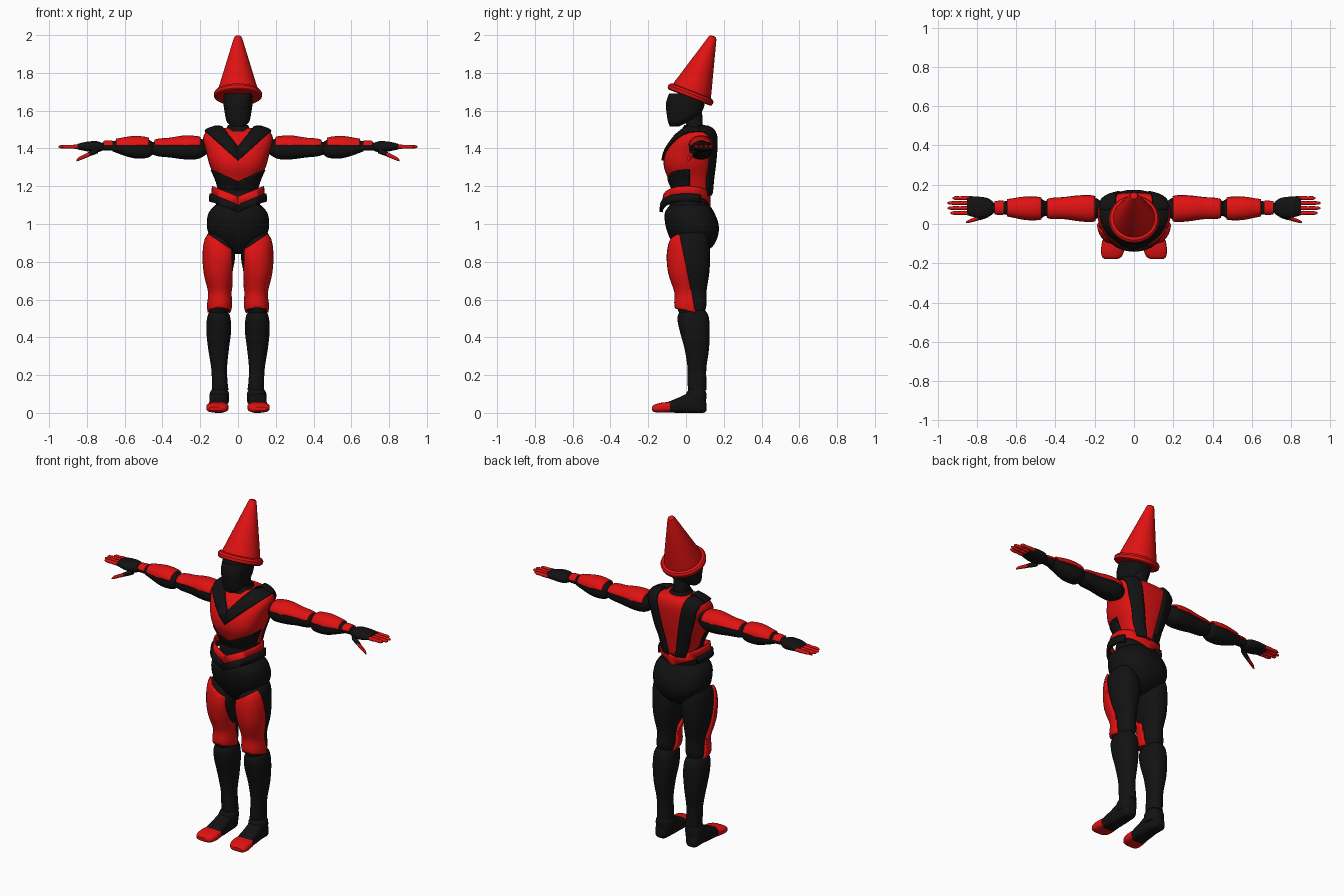
import bpy, bmesh, math
from mathutils import Vector

if "Cube" in bpy.data.objects:
    bpy.data.objects.remove(bpy.data.objects["Cube"])


def material(name, color):
    m = bpy.data.materials.new(name)
    m.use_nodes = True
    m.diffuse_color = color
    bsdf = m.node_tree.nodes["Principled BSDF"]
    bsdf.inputs["Base Color"].default_value = color
    bsdf.inputs["Roughness"].default_value = 0.6
    return m


RED = material("bright red", (0.75, 0.006, 0.006, 1))
BLACK = material("soft black", (0.006, 0.006, 0.006, 1))
parts = []


def add_object(name, bm, mat, mirror):
    mesh = bpy.data.meshes.new(name)
    bm.to_mesh(mesh)
    bm.free()
    mesh.materials.append(mat)
    ob = bpy.data.objects.new(name, mesh)
    bpy.context.collection.objects.link(ob)
    if mirror:
        ob.modifiers.new("Mirror", "MIRROR").use_mirror_merge = False
    parts.append(ob)
    return ob


def smooth_rows(rows, steps):
    """Catmull-Rom interpolation between cross-sections."""
    out = []
    for i in range(len(rows) - 1):
        a, b, c, d = (rows[max(0, min(len(rows) - 1, i + k))] for k in (-1, 0, 1, 2))
        for s in range(steps):
            t = s / steps
            out.append([q + 0.5 * t * ((r - p) + t * ((2*p - 5*q + 4*r - e) + t * (3*(q - r) + e - p)))
                        for p, q, r, e in zip(a, b, c, d)])
    return out + [rows[-1]]


def loft(name, rows, mat, axis="z", mirror=False, power=2.3, steps=4, sides=32):
    """Rows are (position, low a, high a, low b, high b) along the axis."""
    bm = bmesh.new()
    rings = []
    for p, a0, a1, b0, b1 in smooth_rows(rows, steps):
        ring = []
        for k in range(sides):
            u = math.tau * k / sides
            c, s = math.cos(u), math.sin(u)
            a = (a0 + a1) / 2 + (a1 - a0) / 2 * math.copysign(abs(c) ** (2 / power), c)
            b = (b0 + b1) / 2 + (b1 - b0) / 2 * math.copysign(abs(s) ** (2 / power), s)
            ring.append(bm.verts.new({"x": (p, a, b), "y": (a, p, b), "z": (a, b, p)}[axis]))
        rings.append(ring)
    for lo, hi in zip(rings, rings[1:]):
        for k in range(sides):
            j = (k + 1) % sides
            bm.faces.new((lo[k], lo[j], hi[j], hi[k]))
    bm.faces.new(rings[0])
    bm.faces.new(rings[-1])
    bmesh.ops.recalc_face_normals(bm, faces=bm.faces)
    return add_object(name, bm, mat, mirror)


def panel(name, source, mat, thickness, planes):
    """Armour shell cut from a part; each plane keeps n . p <= d."""
    bm = bmesh.new()
    bm.from_mesh(source.data)
    for nx, ny, nz, d in planes:
        n = Vector((nx, ny, nz))
        bmesh.ops.bisect_plane(bm, geom=bm.verts[:] + bm.edges[:] + bm.faces[:],
                               plane_co=n * d / n.length_squared, plane_no=n, clear_outer=True)
    ob = add_object(name, bm, mat, False)
    shell = ob.modifiers.new("Shell", "SOLIDIFY")
    shell.thickness = thickness
    shell.offset = 1
    ob.modifiers.new("Mirror", "MIRROR").use_mirror_merge = False
    return ob


def sym(*rows):
    """Rows (z, half width, front, back) made symmetric in x."""
    return [(z, -w, w, f, b) for z, w, f, b in rows]


HALF = (-1, 0, 0, 0)

# Hat
hat = loft("pointed_hat", sym(*[(h, r, -r, r) for h, r in (
    (0, .118), (.006, .126), (.022, .128), (.034, .12), (.038, .106),
    (.05, .104), (.335, .023), (.346, .018), (.35, .008))]), RED, power=2, steps=1, sides=40)
hat.location = (0, .018, 1.669)
hat.rotation_euler.x = -.37

# Head and neck
loft("head", sym((1.515, .03, -.085, -.04), (1.54, .058, -.095, .01), (1.58, .069, -.102, .075),
                 (1.64, .077, -.106, .1), (1.69, .075, -.09, .1)), BLACK, power=2.5)
loft("neck", sym((1.46, .06, -.01, .1), (1.51, .045, 0, .09), (1.6, .045, -.01, .085)), BLACK)
loft("collar", sym((1.49, .07, -.03, .12), (1.525, .052, -.008, .1)), BLACK)

# Chest with crossing straps
chest = loft("chest", sym((1.16, .095, -.06, .13), (1.24, .118, -.095, .14), (1.31, .15, -.118, .15),
                          (1.38, .168, -.108, .158), (1.45, .185, -.065, .16),
                          (1.49, .165, -.025, .15), (1.508, .12, 0, .13)), RED, power=2.6, steps=5)
panel("front_straps", chest, BLACK, .012,
      [HALF, (0, 1, 0, .07), (.9, 0, -1, -1.335), (-1.25, 0, 1, 1.405)])
panel("back_straps", chest, BLACK, .013,
      [HALF, (0, -1, 0, -.07), (1, 0, -.29, .075 - .29 * 1.17), (-1, 0, .2, .2 * 1.17 - .025)])
panel("lower_chest", chest, BLACK, .006, [HALF, (0, 1, 0, .02), (-.45, 0, 1, 1.225)])

# Waist and belts
loft("waist", sym((1.04, .125, -.09, .12), (1.12, .115, -.085, .12), (1.22, .1, -.07, .12)), BLACK)
belt_form = loft("belt_form", sym((1, .142, -.128, .125), (1.1, .138, -.12, .122),
                                  (1.25, .126, -.1, .12)), RED)
panel("red_belt", belt_form, RED, .008, [HALF, (.42, 0, -1, -1.09), (-.42, 0, 1, 1.145)])
panel("black_belt", belt_form, BLACK, .018,
      [HALF, (0, 1, 0, .07), (.42, 0, -1, -1.062), (-.45, 0, 1, 1.1)])
parts.remove(belt_form)
bpy.data.objects.remove(belt_form)

# Pelvis
loft("pelvis", sym((1.1, .12, -.085, .125), (1.06, .155, -.112, .15), (1, .165, -.11, .172),
                   (.94, .15, -.092, .17), (.88, .085, -.06, .14), (.84, .035, -.02, .08)), BLACK)

# Thighs with front plates
thigh = loft("thighs", [(.965, .08, .15, -.02, .1), (.92, .04, .172, -.07, .12),
                        (.84, .015, .178, -.09, .128), (.74, .03, .17, -.082, .123),
                        (.64, .045, .147, -.05, .108), (.57, .043, .152, -.05, .108),
                        (.525, .055, .148, -.035, .095)], BLACK, mirror=True)
panel("thigh_plates", thigh, RED, .012,
      [(-1, 0, 0, -.04), (0, 1, .2, .157), (-.7, 0, 1, .835), (0, -.25, -1, -.545)])

# Shins, ankles and feet
loft("shins", [(.545, .06, .145, -.02, .1), (.51, .042, .162, -.045, .12), (.44, .036, .168, -.035, .125),
               (.34, .048, .158, -.008, .122), (.24, .058, .142, .008, .108),
               (.16, .055, .138, .008, .108), (.12, .05, .138, .012, .108)], BLACK, mirror=True)
loft("ankles", [(.05, .05, .15, .0, .105), (.1, .047, .15, 0, .108), (.13, .06, .135, .02, .098)],
     BLACK, mirror=True)
loft("feet", [(.108, .08, .125, .01, .05), (.09, .065, .142, 0, .08), (.03, .055, .148, 0, .11),
              (-.03, .055, .153, 0, .085), (-.1, .055, .158, .002, .056)],
     BLACK, axis="y", mirror=True, power=3)
loft("toe_caps", [(-.085, .052, .162, .004, .058), (-.13, .05, .168, .002, .054),
                  (-.165, .062, .164, .004, .044), (-.179, .085, .15, .012, .032)],
     RED, axis="y", mirror=True, power=3)

# Arms with plates along the top
upper = loft("upper_arms", [(.165, .045, .115, 1.37, 1.44), (.21, .018, .138, 1.345, 1.455),
                            (.28, .022, .138, 1.342, 1.46), (.36, .032, .13, 1.352, 1.448),
                            (.42, .032, .126, 1.358, 1.443), (.46, .045, .115, 1.37, 1.43)],
             BLACK, axis="x", mirror=True)
fore = loft("forearms", [(.45, .045, .115, 1.37, 1.43), (.48, .028, .13, 1.35, 1.45),
                         (.55, .028, .132, 1.348, 1.457), (.62, .042, .122, 1.368, 1.447),
                         (.665, .05, .115, 1.385, 1.438)], BLACK, axis="x", mirror=True)
wrist = loft("wrists", [(.65, .055, .11, 1.388, 1.432), (.69, .055, .11, 1.388, 1.433),
                        (.75, .062, .102, 1.39, 1.427)], BLACK, axis="x", mirror=True)
for name, source, start, end in (("upper_arm_plates", upper, .2, .44),
                                 ("forearm_plates", fore, .475, .645),
                                 ("wrist_plates", wrist, .665, .71)):
    panel(name, source, RED, .009, [(0, 0, -1, -1.415), (-1, 0, 0, -start), (1, 0, 0, end)])

# Hands, fingers and thumbs
loft("palms", [(.715, .055, .11, 1.39, 1.425), (.745, .035, .132, 1.38, 1.438),
               (.8, .032, .14, 1.385, 1.436), (.85, .045, .142, 1.395, 1.424)],
     BLACK, axis="x", mirror=True)
for name, y, tip in (("index", .056, .935), ("middle", .081, .95),
                     ("ring", .107, .95), ("little", .132, .925)):
    rows = [(x, y - r, y + r, 1.409 - r, 1.409 + r) for x, r in (
        (.83, .01), (.865, .011), (.885, .009), (.905, .01), (tip - .01, .008), (tip, .003))]
    loft(name + "_fingers", rows, RED, axis="x", mirror=True, sides=12, steps=2)
loft("thumb_bases", [(.74, .035, .065, 1.375, 1.41), (.775, .022, .048, 1.362, 1.39),
                     (.8, .02, .038, 1.356, 1.376)], BLACK, axis="x", mirror=True, sides=16)
loft("thumbs", [(.785, .02, .041, 1.358, 1.382), (.82, .011, .03, 1.344, 1.366),
                (.845, .005, .02, 1.334, 1.352), (.855, .006, .012, 1.332, 1.338)],
     RED, axis="x", mirror=True, sides=12)

# Smooth shading with crisp edges
for ob in bpy.context.selected_objects:
    ob.select_set(False)
for ob in parts:
    ob.select_set(True)
bpy.context.view_layer.objects.active = parts[0]
bpy.ops.object.shade_smooth_by_angle(angle=math.radians(35))
